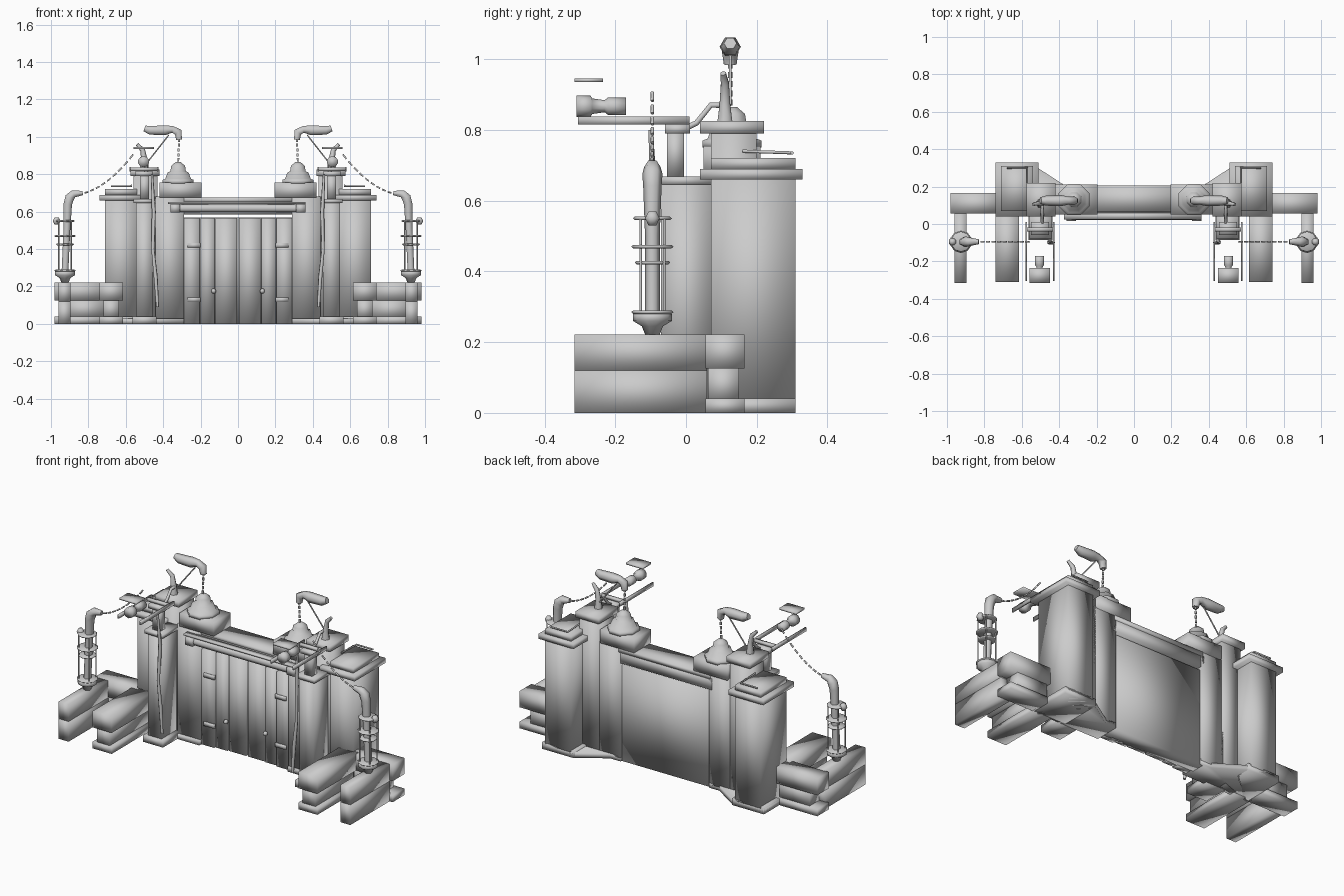
import bpy, bmesh, math
from mathutils import Matrix, Vector

old = bpy.data.objects.get("Cube")
if old:
    bpy.data.objects.remove(old, do_unlink=True)

stone = bpy.data.materials.new("plain_grey")
stone.use_nodes = True
stone.diffuse_color = (0.6, 0.6, 0.6, 1)
stone.node_tree.nodes["Principled BSDF"].inputs["Base Color"].default_value = (0.6, 0.6, 0.6, 1)


def finish(name, mesh, mirror=True):
    ob = bpy.data.objects.new(name, mesh)
    bpy.context.scene.collection.objects.link(ob)
    mesh.materials.clear()
    mesh.materials.append(stone)
    for p in mesh.polygons:
        p.use_smooth = True
    if mirror:
        ob.modifiers.new("mirror", "MIRROR").use_mirror_merge = False
    return ob


def from_bm(name, bm, mirror=True):
    mesh = bpy.data.meshes.new(name)
    bmesh.ops.recalc_face_normals(bm, faces=bm.faces)
    bm.to_mesh(mesh)
    bm.free()
    return finish(name, mesh, mirror)


def box(name, x, y, z, mirror=True):
    bm = bmesh.new()
    size = [b - a for a, b in (x, y, z)]
    mid = [(a + b) / 2 for a, b in (x, y, z)]
    bmesh.ops.create_cube(bm, size=1, matrix=Matrix.Translation(mid) @ Matrix.Diagonal((*size, 1)))
    return from_bm(name, bm, mirror)


def lathe(name, origin, profile, sides=8, axis="Z"):
    """Stack of rings (radius, height) along an axis, closed at both ends."""
    bm = bmesh.new()
    turn = Matrix.Rotation(math.pi / 2, 4, "X") if axis == "Y" else Matrix()
    place = Matrix.Translation(origin) @ turn
    rings = []
    for r, h in profile:
        angles = [math.tau * (i + 0.5) / sides for i in range(sides)]
        rings.append([bm.verts.new(place @ Vector((r * math.cos(a), r * math.sin(a), h))) for a in angles])
    for a, b in zip(rings, rings[1:]):
        for i in range(sides):
            j = (i + 1) % sides
            bm.faces.new((a[i], a[j], b[j], b[i]))
    bm.faces.new(rings[0][::-1])
    bm.faces.new(rings[-1])
    return from_bm(name, bm)


def tube(name, points, radius, taper=None, mirror=True):
    """Round pipe through points; taper scales the radius at each point."""
    cu = bpy.data.curves.new(name + "_path", "CURVE")
    cu.dimensions = "3D"
    cu.bevel_depth, cu.bevel_resolution, cu.use_fill_caps = radius, 1, True
    sp = cu.splines.new("POLY")
    sp.points.add(len(points) - 1)
    for i, p in enumerate(points):
        sp.points[i].co = (*p, 1)
        sp.points[i].radius = taper[i] if taper else 1
    tmp = bpy.data.objects.new(name + "_tmp", cu)
    bpy.context.scene.collection.objects.link(tmp)
    bpy.context.view_layer.update()
    mesh = bpy.data.meshes.new_from_object(tmp.evaluated_get(bpy.context.evaluated_depsgraph_get()))
    bpy.data.objects.remove(tmp, do_unlink=True)
    return finish(name, mesh, mirror)


def chain(name, start, end, links, sag, radius):
    """Broken line of short links hanging between two points."""
    a, b = Vector(start), Vector(end)

    def at(t):
        return a.lerp(b, t) - Vector((0, 0, 4 * sag * t * (1 - t)))
    for i in range(links):
        tube(name, [at(i / links), at((i + 0.65) / links)], radius)


# Outer towers with stepped caps
box("tower", (0.54, 0.71), (0.07, 0.31), (0.03, 0.67))
box("tower_base", (0.52, 0.73), (0.06, 0.31), (0, 0.04))
box("tower_cap", (0.51, 0.74), (0.04, 0.33), (0.66, 0.69))
box("tower_cap_top", (0.54, 0.71), (0.07, 0.31), (0.69, 0.72))
tube("roof_rail", [(0.57, 0.16, 0.74), (0.57, 0.3, 0.735), (0.68, 0.3, 0.735)], 0.005)

# Middle towers
box("middle_tower", (0.43, 0.56), (0.07, 0.2), (0.02, 0.79))
box("middle_cap", (0.42, 0.575), (0.04, 0.22), (0.79, 0.825))
tube("roof_horn", [(0.5, 0.11, 0.81), (0.5, 0.11, 0.87), (0.51, 0.11, 0.93), (0.54, 0.105, 0.96)],
     0.022, [1.2, 0.8, 0.6, 0.4])
tube("horn_pipe", [(0.49, -0.03, 0.79), (0.49, 0.03, 0.82), (0.49, 0.07, 0.87), (0.49, 0.1, 0.87)], 0.009)

# Inner towers carrying domed roofs
box("inner_tower", (0.29, 0.44), (0.06, 0.2), (0.02, 0.68))
box("inner_cap", (0.195, 0.42), (0.05, 0.21), (0.675, 0.755))
lathe("dome", (0.32, 0.13, 0.75), [(0.09, 0), (0.09, 0.02), (0.075, 0.025), (0.06, 0.06),
                                  (0.045, 0.065), (0.04, 0.095), (0.015, 0.115)])

# Angled ground plates under the towers
bm = bmesh.new()
outline = [(0.29, 0.05), (0.73, 0.05), (0.73, 0.31), (0.53, 0.31), (0.36, 0.2), (0.29, 0.2)]
face = bm.faces.new([bm.verts.new((x, y, 0)) for x, y in outline])
ext = bmesh.ops.extrude_face_region(bm, geom=[face])["geom"]
bmesh.ops.translate(bm, vec=(0, 0, 0.03), verts=[v for v in ext if isinstance(v, bmesh.types.BMVert)])
from_bm("ground_plate", bm)

# Front pillars, posts and forward brackets
box("front_pillar", (0.455, 0.545), (-0.07, 0.07), (0.02, 0.645))
box("front_pillar_base", (0.435, 0.565), (-0.085, 0.07), (0, 0.04))
box("front_pillar_cap", (0.44, 0.56), (-0.08, 0.07), (0.645, 0.668))
box("bracket_post", (0.475, 0.525), (-0.054, -0.006), (0.668, 0.8))
box("bracket_head", (0.455, 0.55), (-0.06, 0.012), (0.79, 0.815))
for x in (0.43, 0.575):
    box("bracket_rail", (x - 0.004, x + 0.004), (-0.305, 0.01), (0.815, 0.838))
box("bracket_cross_bar", (0.43, 0.575), (-0.04, -0.02), (0.818, 0.835))
lathe("canister", (0.505, -0.17, 0.867), [(0.025, 0), (0.025, 0.05), (0.017, 0.06), (0.022, 0.095),
                                         (0.03, 0.1), (0.03, 0.14)], 10, "Y")
box("floating_plate", (0.45, 0.56), (-0.315, -0.235), (0.935, 0.946))
tube("hanging_rope", [(0.46, -0.1, 0.8), (0.45, -0.09, 0.6), (0.455, -0.1, 0.4), (0.44, -0.1, 0.25),
                      (0.43, -0.1, 0.09)], 0.011, [0.6, 1, 0.8, 1, 0.7])

# Gate wall, doors and lintel
box("gate_wall", (-0.31, 0.31), (0.1, 0.19), (0, 0.57), False)
for a, b, y in ((0.005, 0.12, 0.085), (0.125, 0.2, 0.08), (0.205, 0.295, 0.07)):
    box("door_panel", (a, b), (y, 0.11), (0, 0.565))
for z in (0.13, 0.42):
    box("hinge_strap", (0.2, 0.27), (0.062, 0.075), (z - 0.012, z + 0.012))
lathe("door_knob", (0.13, 0.085, 0.175), [(0.008, 0), (0.014, 0.012), (0.008, 0.025)], 8, "Y")
box("lintel", (-0.31, 0.31), (0.06, 0.2), (0.585, 0.655), False)
box("coping", (-0.3, 0.3), (0.065, 0.205), (0.65, 0.675), False)
tube("lintel_beam", [(-0.34, 0.045, 0.618), (0.34, 0.045, 0.618)], 0.024, mirror=False)
box("lintel_slat", (-0.375, 0.36), (0.025, 0.06), (0.642, 0.652), False)
box("lintel_peg", (0.31, 0.36), (0.015, 0.06), (0.595, 0.64))

# Low yard walls: stepped back and inner walls, plain outer wall
for name, x, y, inset in (("yard_back_wall", (0.7, 0.98), (0.055, 0.165), (0.06, 0.015)),
                          ("yard_inner_wall", (0.615, 0.74), (-0.31, 0.08), (0.02, 0.02))):
    dx, dy = inset
    box(name + "_base", x, y, (0, 0.04))
    box(name + "_core", (x[0] + 0.02, x[1] - dx), (y[0] + dy / 2, y[1] - dy), (0.03, 0.13))
    box(name + "_top", x, y, (0.125, 0.222))
box("yard_outer_wall", (0.895, 0.96), (-0.315, 0.06), (0, 0.12))
box("yard_outer_wall_top", (0.895, 0.96), (-0.315, 0.06), (0.12, 0.222))

# Caged lamp posts
lx, ly = 0.925, -0.095
lathe("lamp_foot", (lx, ly, 0.22), [(0.02, 0), (0.03, 0.025), (0.055, 0.04), (0.055, 0.06), (0.03, 0.07)], 10)
tube("lamp_pipe", [(lx, ly, 0.28), (lx - 0.01, ly, 0.5), (lx - 0.015, ly, 0.64), (0.9, ly, 0.675),
                   (0.88, ly, 0.695), (0.83, ly, 0.7)], 0.026, [0.8, 0.8, 1, 1.1, 0.9, 0.5])
for z, r in ((0.285, 0.06), (0.425, 0.05), (0.47, 0.06), (0.55, 0.055)):
    lathe("lamp_ring", (lx, ly, z), [(r * 0.9, -0.005), (r, 0), (r * 0.9, 0.005)], 10)
for i in range(4):
    a = math.tau * (i + 0.5) / 4
    px, py = lx + 0.047 * math.cos(a), ly + 0.047 * math.sin(a)
    tube("lamp_cage_bar", [(px, py, 0.27), (px, py, 0.55)], 0.004)
lathe("lamp_valve", (lx + 0.045, ly, 0.55), [(0.012, -0.02), (0.022, 0), (0.012, 0.02)])
chain("lamp_chain", (0.82, ly, 0.7), (0.55, ly, 0.92), 9, 0.035, 0.005)

# Overhead crooked spouts with braces and hanging chains
sy = 0.125
tube("spout", [(0.5, sy, 1.045), (0.47, sy, 1.035), (0.39, sy, 1.035), (0.35, sy, 1.04),
               (0.32, sy, 1.025), (0.315, sy, 0.985)], 0.03, [0.6, 0.9, 1, 0.7, 0.8, 0.6])
tube("spout_brace", [(0.37, sy, 1.01), (0.48, sy, 0.87)], 0.004)
chain("spout_chain", (0.315, sy, 0.99), (0.32, sy, 0.86), 5, 0, 0.006)
